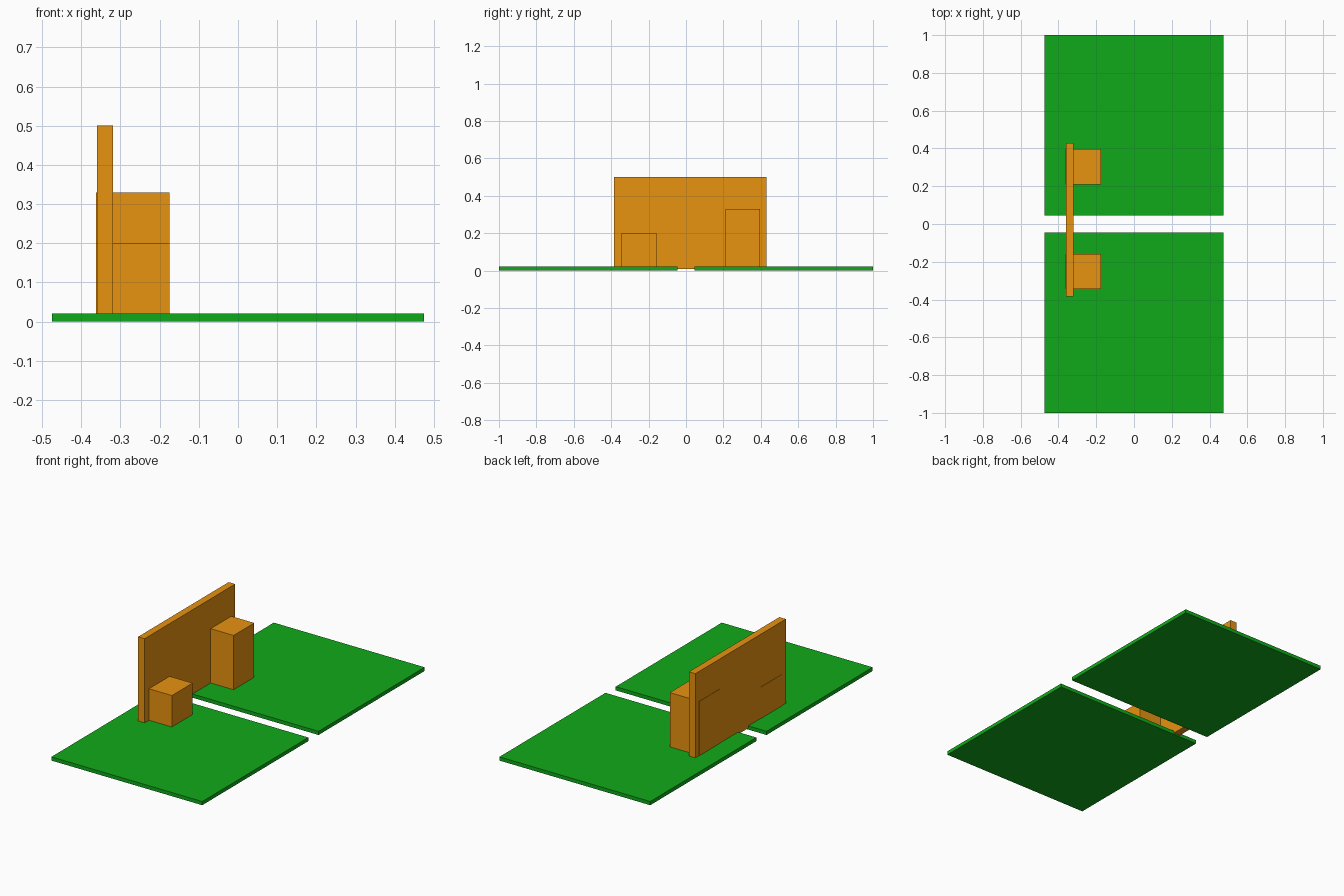
import bpy

if "Cube" in bpy.data.objects:
    bpy.data.objects.remove(bpy.data.objects["Cube"])


def material(name, color):
    mat = bpy.data.materials.new(name)
    mat.diffuse_color = (*color, 1)
    mat.use_nodes = True
    mat.node_tree.nodes["Principled BSDF"].inputs["Base Color"].default_value = mat.diffuse_color
    return mat


def box(name, lo, hi, mat):
    """Add a box spanning the corners lo and hi."""
    mid = [(a + b) / 2 for a, b in zip(lo, hi)]
    bpy.ops.mesh.primitive_cube_add(size=1, location=mid)
    ob = bpy.context.object
    ob.name = ob.data.name = name
    ob.scale = [b - a for a, b in zip(lo, hi)]
    bpy.ops.object.transform_apply(location=False, rotation=False, scale=True)
    ob.data.materials.append(mat)
    return ob


green = material("green", (0.005, 0.40, 0.01))
orange = material("orange", (0.80, 0.29, 0.005))

# Two floor plates with a gap between them
box("front_plate", (-0.475, -1.0, 0), (0.475, -0.046, 0.021), green)
box("back_plate", (-0.475, 0.046, 0), (0.475, 1.0, 0.021), green)

# Wall bridging the gap
box("wall", (-0.36, -0.384, 0.008), (-0.319, 0.43, 0.5), orange)

# Low and tall blocks, poking just through the back of the wall
for name, y, top in (("low_block", -0.345, 0.20), ("tall_block", 0.21, 0.33)):
    box(name, (-0.362, y, 0.008), (-0.175, y + 0.186, top), orange)
